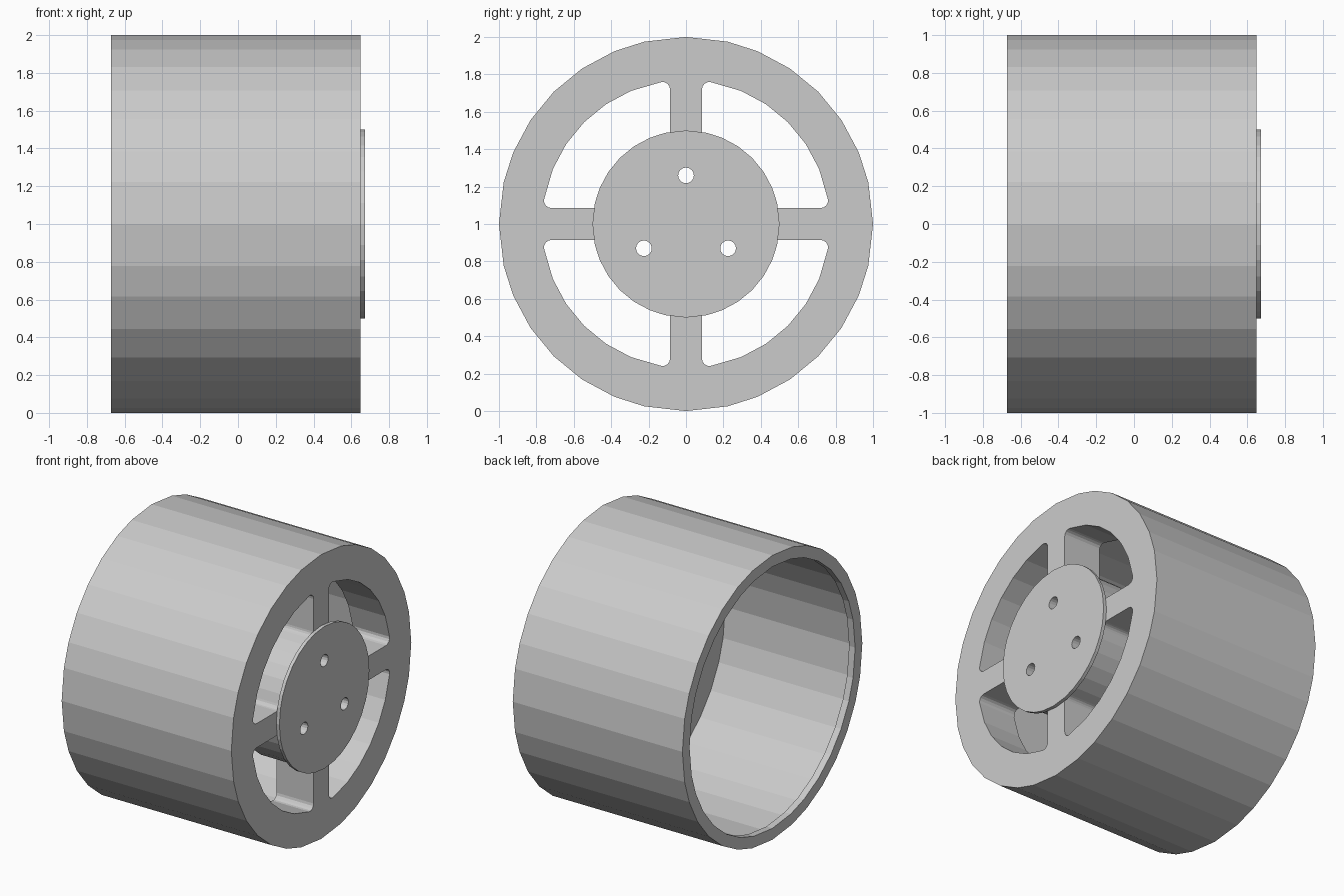
import bpy, bmesh, math
from math import sin, cos, pi, radians, sqrt, atan2

if "Cube" in bpy.data.objects:
    bpy.data.objects.remove(bpy.data.objects["Cube"])

CZ = 1.0                      # height of the wheel axis
X0, X1, X2 = -0.672, 0.648, 0.672   # open end, front wall, hub cap face
grey = bpy.data.materials.new("plain grey")
grey.diffuse_color = (0.6, 0.6, 0.6, 1)
grey.use_nodes = True
grey.node_tree.nodes["Principled BSDF"].inputs["Base Color"].default_value = grey.diffuse_color


def loft(name, rings):
    """Join equal-length point rings and cap both ends."""
    bm = bmesh.new()
    vs = [[bm.verts.new(p) for p in ring] for ring in rings]
    n = len(vs[0])
    for a, b in zip(vs, vs[1:]):
        for i in range(n):
            j = (i + 1) % n
            bm.faces.new((a[i], a[j], b[j], b[i]))
    bm.faces.new(vs[0])
    bm.faces.new(vs[-1])
    bmesh.ops.recalc_face_normals(bm, faces=bm.faces)
    mesh = bpy.data.meshes.new(name)
    bm.to_mesh(mesh)
    bm.free()
    mesh.materials.append(grey)
    ob = bpy.data.objects.new(name, mesh)
    bpy.context.collection.objects.link(ob)
    return ob


def prism(name, outline, x0=0.1, x1=0.8):
    return loft(name, [[(x, y, CZ + z) for y, z in outline] for x in (x0, x1)])


quarter = (0, 12.86, 22.5, 33.75, 45, 56.25, 67.5, 77.14)
angles = [radians(q * 90 + a) for q in range(4) for a in quarter]


def lathe(name, profile):
    return loft(name, [[(x, r * cos(a), CZ + r * sin(a)) for a in angles]
                       for x, r in profile])


# wheel body: drum with a lip at the open end and a thick end wall
wheel = lathe("wheel", [(X1, 1.0), (X0, 1.0), (X0, 0.92), (-0.625, 0.92),
                        (-0.625, 0.95), (0.36, 0.95)])
# thin raised cap over the hub
hub_cap = lathe("hub_cap", [(X1, 0.5), (X2, 0.5)])

# outline of one window between two spokes, with rounded corners
W, F, RO, RI = 0.085, 0.04, 0.77, 0.465


def fillet(dist, a0, a1):
    y = W + F
    z = sqrt(dist * dist - y * y)
    phi = atan2(z, y)
    a0, a1 = a0(phi), a1(phi)
    return [(y + F * cos(a0 + (a1 - a0) * i / 4), z + F * sin(a0 + (a1 - a0) * i / 4))
            for i in range(5)]


half = fillet(RI + F, lambda p: p + pi, lambda p: pi)
half += fillet(RO - F, lambda p: pi, lambda p: p)
steps = [radians(a) for a in (67.5, 56.25, 45, 33.75, 22.5)]
window = half + [(RO * cos(a), RO * sin(a)) for a in steps]
window += [(z, y) for y, z in reversed(half)]
window += [(RI * cos(a), RI * sin(a)) for a in reversed(steps)]


def boolean(tool, operation='DIFFERENCE'):
    tool.hide_render = True
    mod = wheel.modifiers.new("cut", 'BOOLEAN')
    mod.operation = operation
    mod.solver = 'EXACT'
    mod.object = tool
    bpy.ops.object.modifier_apply(modifier=mod.name)
    bpy.data.objects.remove(tool)


bpy.context.view_layer.objects.active = wheel

# four windows
for k in range(4):
    c, s = cos(k * pi / 2), sin(k * pi / 2)
    boolean(prism("window_cutter", [(c * y - s * z, s * y + c * z) for y, z in window]))

# join the cap, then drill three bolt holes
boolean(hub_cap, 'UNION')
for k in range(3):
    t = pi / 2 + k * 2 * pi / 3
    boolean(prism("bolt_hole_cutter",
                  [(0.26 * cos(t) + 0.042 * cos(a), 0.26 * sin(t) + 0.042 * sin(a))
                   for a in (i * pi / 8 for i in range(16))]))
